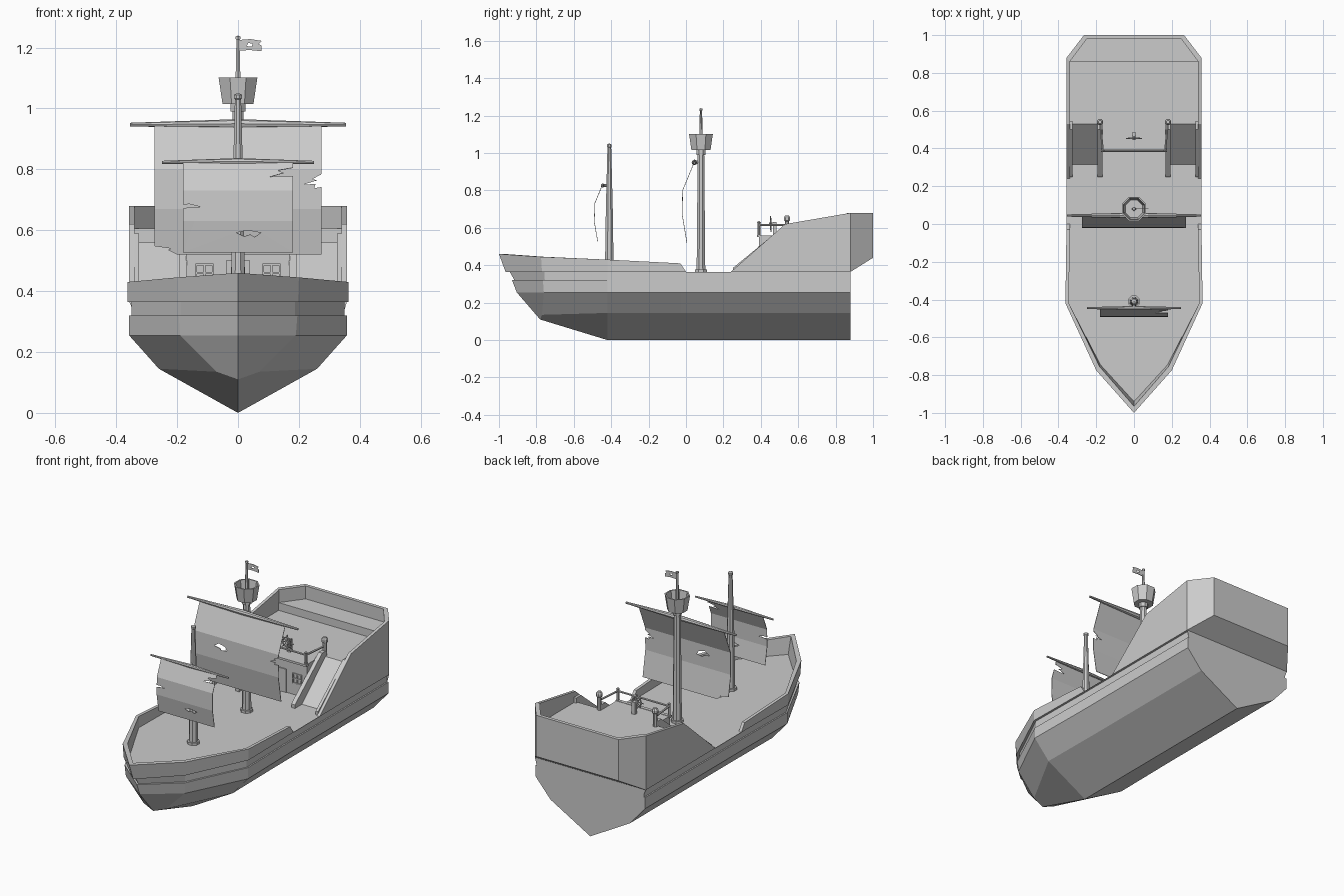
import bpy, bmesh, math
from mathutils import Vector, Matrix

if "Cube" in bpy.data.objects:
    bpy.data.objects.remove(bpy.data.objects["Cube"])

GREY = bpy.data.materials.new("plain grey")
GREY.diffuse_color = (0.6, 0.6, 0.6, 1)
GREY.use_nodes = True
GREY.node_tree.nodes["Principled BSDF"].inputs["Base Color"].default_value = GREY.diffuse_color


def finish(name, bm, recalc=True):
    bmesh.ops.remove_doubles(bm, verts=bm.verts, dist=1e-5)
    if recalc:
        bmesh.ops.recalc_face_normals(bm, faces=bm.faces)
    me = bpy.data.meshes.new(name)
    bm.to_mesh(me)
    bm.free()
    me.materials.append(GREY)
    ob = bpy.data.objects.new(name, me)
    bpy.context.collection.objects.link(ob)
    return ob


def face(bm, pts):
    uniq = []
    for p in pts:
        if all((Vector(p) - Vector(q)).length > 1e-6 for q in uniq):
            uniq.append(p)
    if len(uniq) > 2:
        bm.faces.new([bm.verts.new(p) for p in uniq])


def loft(name, rows, cap=None):
    """Skin rows of points on the +x half and repeat them on -x."""
    bm = bmesh.new()
    for s in (1, -1):
        m = [[(s * x, y, z) for x, y, z in r] for r in rows]
        for a, b in zip(m, m[1:]):
            for i in range(len(a) - 1):
                face(bm, [a[i], a[i + 1], b[i + 1], b[i]])
        if cap:
            face(bm, [m[i][0] for i in cap])
    return finish(name, bm)


def box(name, x0, x1, y0, y1, z0, z1):
    prism(name, [(y0, z0), (y1, z0), (y1, z1), (y0, z1)], x0, x1)


def prism(name, yz, x0, x1):
    bm = bmesh.new()
    face(bm, [(x0, y, z) for y, z in yz])
    face(bm, [(x1, y, z) for y, z in yz])
    for (a, b), (c, d) in zip(yz, yz[1:] + yz[:1]):
        face(bm, [(x0, a, b), (x1, a, b), (x1, c, d), (x0, c, d)])
    finish(name, bm)


def lathe(name, x, y, prof, n=8):
    bm = bmesh.new()
    ring = [(math.cos((i + .5) * math.tau / n), math.sin((i + .5) * math.tau / n)) for i in range(n)]
    for (r, z), (q, w) in zip(prof, prof[1:]):
        for i in range(n):
            (a, b), (c, d) = ring[i], ring[(i + 1) % n]
            face(bm, [(x + r * a, y + r * b, z), (x + r * c, y + r * d, z),
                      (x + q * c, y + q * d, w), (x + q * a, y + q * b, w)])
    finish(name, bm)


def rod(name, p, q, r1, r2, n=8):
    p, q = Vector(p), Vector(q)
    bm = bmesh.new()
    rot = (q - p).to_track_quat('Z', 'Y').to_matrix().to_4x4()
    bmesh.ops.create_cone(bm, cap_ends=True, segments=n, radius1=r1, radius2=r2,
                          depth=(q - p).length, matrix=Matrix.Translation((p + q) / 2) @ rot)
    finish(name, bm)


def cloth(name, loops, curve):
    """Flat torn sheet in x,z (outline, then holes), bent in y along curve [(z, y)...]."""
    bm = bmesh.new()
    edges = []
    for lp in loops:
        vs = [bm.verts.new((x, 0, z)) for x, z in lp]
        edges += [bm.edges.new((vs[i - 1], vs[i])) for i in range(len(vs))]
    bmesh.ops.triangle_fill(bm, edges=edges, use_beauty=True, normal=(0, -1, 0))
    for z, _ in curve[1:-1]:
        bmesh.ops.bisect_plane(bm, geom=bm.verts[:] + bm.edges[:] + bm.faces[:],
                               plane_co=(0, 0, z), plane_no=(0, 0, 1))
    for v in bm.verts:
        for k, ((za, ya), (zb, yb)) in enumerate(zip(curve, curve[1:])):
            if v.co.z >= zb - 1e-6 or k == len(curve) - 2:
                v.co.y = ya + (yb - ya) * (za - v.co.z) / (za - zb)
                break
    ob = finish(name, bm)
    mod = ob.modifiers.new("thickness", 'SOLIDIFY')
    mod.thickness, mod.offset = 0.003, 0


# Hull: rows from keel up over the strakes and rail, down inside to the deck
STATIONS = [.88, .53, .24, 0, -.03, -.42]
SHEER = [.68, .62, .365, .365, .41, .43]


def row(w, z, wf, yf, zf, yb, zb):
    zs = z if isinstance(z, list) else [z] * 6
    mid = [(w * (1 if y < -.3 else .985), y, h) for y, h in zip(STATIONS, zs)]
    return mid + [(wf, yf, zf), (0, yb, zb)]


hull = [row(0, 0, 0, -.78, .11, -.78, .11),
        row(.26, .145, .07, -.77, .135, -.78, .11),
        row(.358, .255, .19, -.76, .255, -.905, .255),
        row(.358, .32, .195, -.765, .32, -.93, .32),
        row(.35, .32, .187, -.755, .32, -.917, .32),
        row(.35, .365, .187, -.757, .365, -.943, .365),
        row(.363, .365, .197, -.77, .365, -.965, .365),
        row(.363, SHEER, .2, -.775, .445, -1, .46),
        row(.345, SHEER, .182, -.755, .445, -.965, .46),
        row(.345, .364, .178, -.745, .364, -.94, .364),
        row(0, .364, 0, -.745, .364, -.94, .364)]
loft("hull", hull, cap=[0, 1, 2, 3, 4, 5, 6, 10])

# Overhanging stern with chamfered corners and raised rear deck
so = [(.357, .88), (.265, 1), (0, 1)]
si = [(.34, .86), (.25, .98), (0, .98)]
loft("stern", [[(0, .88, .365)] * 3,
               [(x, y, z) for (x, y), z in zip(so, (.365, .44, .44))],
               [(x, y, .68) for x, y in so],
               [(x, y, .68) for x, y in si],
               [(x, y, .605) for x, y in si],
               [(0, .86, .605)] * 3])
box("rear_deck_step", -.34, .34, .86, .875, .55, .605)
box("quarterdeck", -.342, .342, .53, .88, .36, .56)
box("cabin", -.17, .17, .39, .54, .36, .56)
box("cabin_eave", -.175, .175, .38, .40, .55, .562)

# Cabin door and windows
box("door", -.04, .04, .384, .391, .365, .5)
for s in (-1, 1):
    c = s * .11
    for d in (-.027, 0, .027):
        box("window_bar_upright", c + d - .003, c + d + .003, .384, .391, .43, .49)
        box("window_bar_level", c - .03, c + .03, .385, .391, .46 + d - .003, .46 + d + .003)

# Stair ramps, stringers, rails and posts on both sides
for s in (-1, 1):
    prism("ramp", [(.31, .36), (.53, .56), (.53, .36)], s * .17, s * .342)
    for a, b in ((.168, .192), (.325, .341)):
        prism("ramp_stringer", [(.25, .36), (.25, .385), (.5, .59), (.545, .59), (.545, .36)], s * a, s * b)
    lathe("stair_post", s * .18, .54, [(0, .55), (.012, .55), (.012, .635), (.018, .64),
                                      (.018, .655), (.01, .667), (0, .667)])
    lathe("rail_post", s * .165, .39, [(0, .55), (.007, .55), (.007, .625), (.01, .63), (0, .637)], 6)
    rod("side_rail", (s * .165, .39, .615), (s * .18, .54, .615), .006, .006, 6)
rod("front_rail", (-.165, .39, .615), (.165, .39, .615), .006, .006, 6)

# Steering wheel
box("wheel_stand", -.01, .01, .465, .485, .56, .63)
rod("wheel_hub", (0, .445, .62), (0, .475, .62), .009, .009)
for i in range(8):
    a, b = i * math.pi / 4, (i + 1) * math.pi / 4
    p = lambda t, r: (r * math.cos(t), .453, .62 + r * math.sin(t))
    rod("wheel_spoke", (0, .453, .62), p(a, .043), .003, .003, 5)
    rod("wheel_rim", p(a, .03), p(b, .03), .004, .004, 5)

# Main mast, lookout and flagpole
lathe("main_mast", 0, .08, [(0, .36), (.034, .36), (.034, .378), (.025, .378), (.019, .99),
                            (.026, .99), (.026, 1.02), (0, 1.02)])
lathe("lookout", 0, .08, [(0, 1.015), (.055, 1.015), (.069, 1.102), (.061, 1.102),
                          (.05, 1.028), (0, 1.028)])
lathe("flagpole", 0, .08, [(0, 1.02), (.011, 1.02), (.006, 1.225), (.009, 1.229),
                           (.009, 1.236), (0, 1.24)], 6)
# Fore mast
lathe("fore_mast", 0, -.41, [(0, .36), (.034, .36), (.034, .378), (.025, .378), (.02, .7), (.011, 1.03),
                             (.014, 1.033), (.014, 1.045), (0, 1.052)])

# Yards tapering to the ends
for s in (-1, 1):
    rod("main_yard", (0, .045, .95), (s * .355, .045, .947), .015, .006)
    rod("fore_yard", (0, -.445, .826), (s * .25, -.445, .823), .011, .005)
rod("main_yard_lashing", (0, .045, .95), (0, .08, .95), .01, .01)
rod("fore_yard_lashing", (0, -.445, .826), (0, -.41, .826), .008, .008)

# Torn sails
cloth("main_sail", [
    [(-.275, .945), (.275, .945), (.275, .785), (.245, .768), (.26, .764), (.215, .75),
     (.255, .752), (.25, .738), (.275, .742), (.275, .52), (-.2, .52), (-.23, .535),
     (-.22, .54), (-.275, .548)],
    [(-.14, .745), (-.11, .765), (-.07, .755), (-.055, .735), (-.095, .728), (-.1, .738)]],
    [(.945, .042), (.80, -.018), (.67, -.02), (.52, .005)])
cloth("fore_sail", [
    [(-.18, .822), (.18, .822), (.18, .805), (.13, .796), (.15, .788), (.105, .775),
     (.18, .777), (.18, .527), (-.18, .527), (-.18, .672), (-.15, .677), (-.125, .677),
     (-.16, .686), (-.18, .684)],
    [(-.005, .592), (.03, .6), (.075, .592), (.055, .578), (.04, .586), (.02, .58)]],
    [(.822, -.45), (.73, -.488), (.63, -.49), (.527, -.472)])
# Tattered flag
cloth("flag", [
    [(.003, 1.225), (.04, 1.228), (.078, 1.222), (.068, 1.212), (.078, 1.206), (.077, 1.188),
     (.04, 1.192), (.003, 1.19)],
    [(.028, 1.205), (.034, 1.215), (.048, 1.213), (.045, 1.203)]],
    [(1.23, .08), (1.185, .08)])
